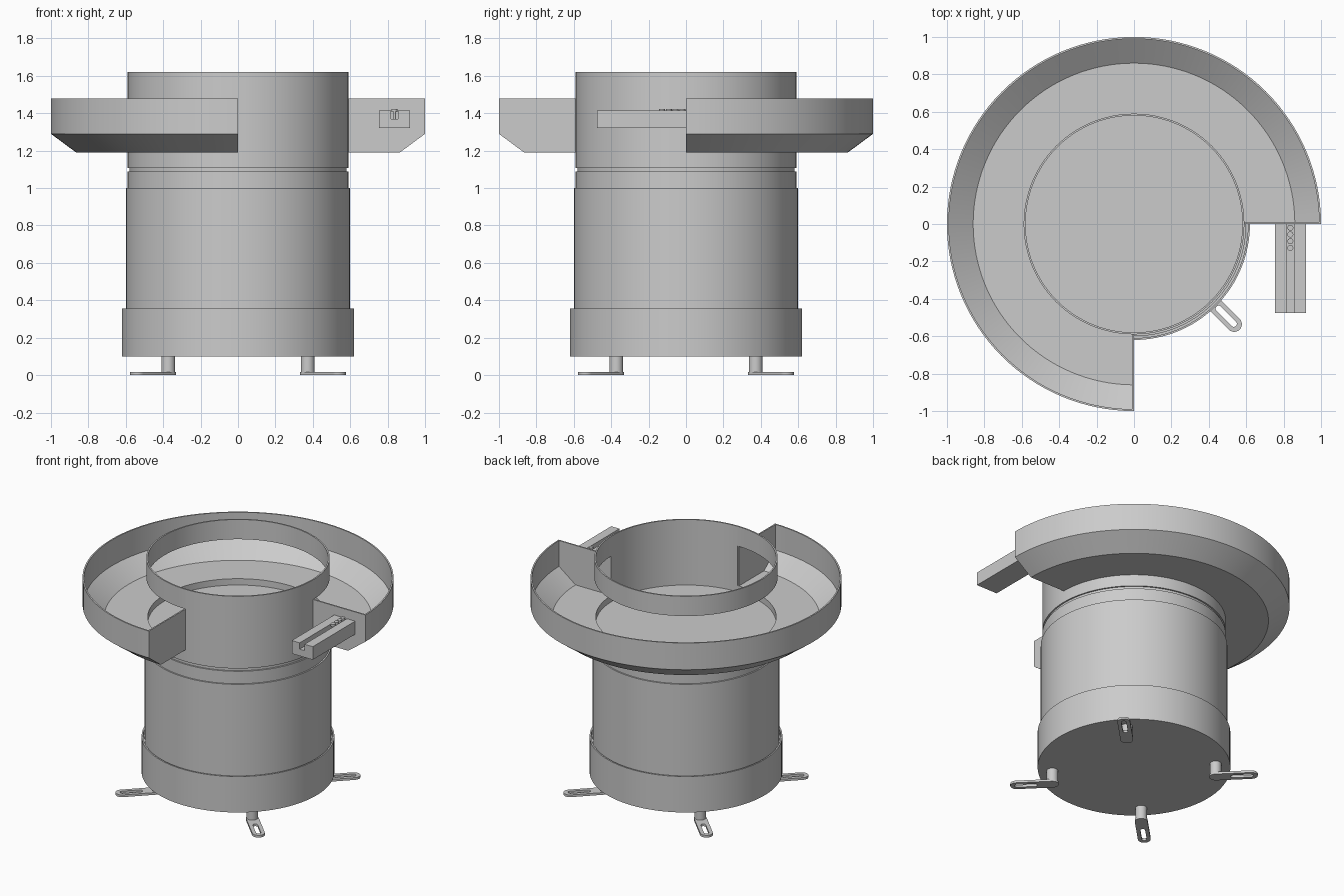
import bpy, bmesh
from math import cos, sin, pi, radians
from mathutils import Matrix

if "Cube" in bpy.data.objects:
    bpy.data.objects.remove(bpy.data.objects["Cube"])


def finish(name, bm, angle_z=0.0, loc=(0, 0, 0)):
    bmesh.ops.remove_doubles(bm, verts=bm.verts, dist=1e-5)
    bmesh.ops.transform(bm, matrix=Matrix.Translation(loc) @ Matrix.Rotation(angle_z, 4, 'Z'),
                        verts=bm.verts)
    bmesh.ops.recalc_face_normals(bm, faces=bm.faces)
    me = bpy.data.meshes.new(name)
    bm.to_mesh(me)
    bm.free()
    ob = bpy.data.objects.new(name, me)
    bpy.context.collection.objects.link(ob)
    bpy.ops.object.select_all(action='DESELECT')
    ob.select_set(True)
    bpy.context.view_layer.objects.active = ob
    bpy.ops.object.shade_smooth_by_angle(angle=radians(25))
    return ob


def skin(bm, rows, closed):
    """Join successive loops of vertices with quads."""
    n = len(rows[0])
    for i in range(len(rows) if closed else len(rows) - 1):
        a, b = rows[i], rows[(i + 1) % len(rows)]
        for j in range(n):
            k = (j + 1) % n
            bm.faces.new((a[j], a[k], b[k], b[j]))


def lathe(name, profile, start=0, end=360, full_segs=96, loc=(0, 0, 0), angle_z=0.0):
    """Revolve a closed (radius, z) outline about z between two angles."""
    bm = bmesh.new()
    full = end - start >= 360
    steps = round(full_segs * (end - start) / 360)
    rows = []
    for i in range(steps if full else steps + 1):
        a = radians(start + (end - start) * i / steps)
        rows.append([bm.verts.new((r * cos(a), r * sin(a), z)) for r, z in profile])
    # skip degenerate strips on the axis
    n = len(profile)
    for i in range(len(rows) if full else len(rows) - 1):
        p, q = rows[i], rows[(i + 1) % len(rows)]
        for j in range(n):
            k = (j + 1) % n
            if profile[j][0] == 0 and profile[k][0] == 0:
                continue
            bm.faces.new((p[j], p[k], q[k], q[j]))
    if not full:
        bm.faces.new(rows[0])
        bm.faces.new(rows[-1])
    return finish(name, bm, angle_z, loc)


def prism(name, outline, y0, y1, angle_z=0.0):
    """Extrude an (x, z) outline along y."""
    bm = bmesh.new()
    rows = [[bm.verts.new((x, y, z)) for x, z in outline] for y in (y0, y1)]
    skin(bm, rows, False)
    bm.faces.new(rows[0])
    bm.faces.new(rows[1])
    return finish(name, bm, angle_z)


def stadium(x0, x1, r, n=12):
    right = [(x1 + r * cos(-pi / 2 + pi * i / n), r * sin(-pi / 2 + pi * i / n)) for i in range(n + 1)]
    left = [(x0 + r * cos(pi / 2 + pi * i / n), r * sin(pi / 2 + pi * i / n)) for i in range(n + 1)]
    return right + left


# Drive housing: base skirt, body, neck and spacer
lathe("base_skirt", [(0, .10), (.62, .10), (.62, .355), (.61, .355), (.61, .33), (0, .33)])
lathe("drive_body", [(0, .32), (.60, .32), (.60, 1.0), (.59, 1.0), (.59, 1.088),
                     (.58, 1.088), (.58, 1.11), (0, 1.11)])

# Bowl: shallow pan, raised ring and full-height wall on the open quarter
lathe("bowl_pan", [(0, 1.108), (.59, 1.108), (.59, 1.2), (.58, 1.2), (.58, 1.155), (0, 1.155)])
lathe("bowl_ring", [(.58, 1.48), (.59, 1.48), (.59, 1.62), (.58, 1.62)], 0, 270)
lathe("bowl_front_wall", [(.58, 1.2), (.59, 1.2), (.59, 1.62), (.58, 1.62)], 270, 360)

# Three-quarter outer tray with sloped lower edge
lathe("outer_tray", [(.585, 1.19), (.865, 1.19), (1.0, 1.29), (1.0, 1.48), (.99, 1.48),
                     (.99, 1.297), (.86, 1.2), (.585, 1.2)], 0.4, 269.6, 128)

# End plates closing the tray
plate = [(.582, 1.19), (.865, 1.19), (1.0, 1.29), (1.0, 1.48), (.582, 1.48)]
prism("tray_end_plate_right", plate, 0, .01)
prism("tray_end_plate_front", plate, -.01, 0, -pi / 2)

# Outlet chute with a slot, and small parts queued in it
prism("outlet_chute", [(.755, 1.322), (.92, 1.322), (.92, 1.415), (.855, 1.415), (.855, 1.37),
                       (.817, 1.37), (.817, 1.415), (.755, 1.415)], -.475, 0)
for i in range(4):
    lathe(f"queued_part_{i + 1}", [(0, 1.37), (.008, 1.37), (.008, 1.408), (.016, 1.408),
                                   (.016, 1.424), (0, 1.424)],
          full_segs=16, loc=(.836, -.02 - .036 * i, 0))

# Four legs: round post and slotted foot pointing outwards
for i in range(4):
    a = radians(45 + 90 * i)
    lathe(f"leg_post_{i + 1}", [(0, .01), (.037, .01), (.037, .105), (0, .105)],
          full_segs=32, loc=(.527 * cos(a), .527 * sin(a), 0))
    bm = bmesh.new()
    outer, slot = stadium(.527, .758, .041), stadium(.64, .755, .016)
    rows = [[bm.verts.new((x, y, z)) for x, y in pts]
            for pts, z in ((outer, 0), (outer, .016), (slot, .016), (slot, 0))]
    skin(bm, rows, True)
    finish(f"leg_foot_{i + 1}", bm, a)
